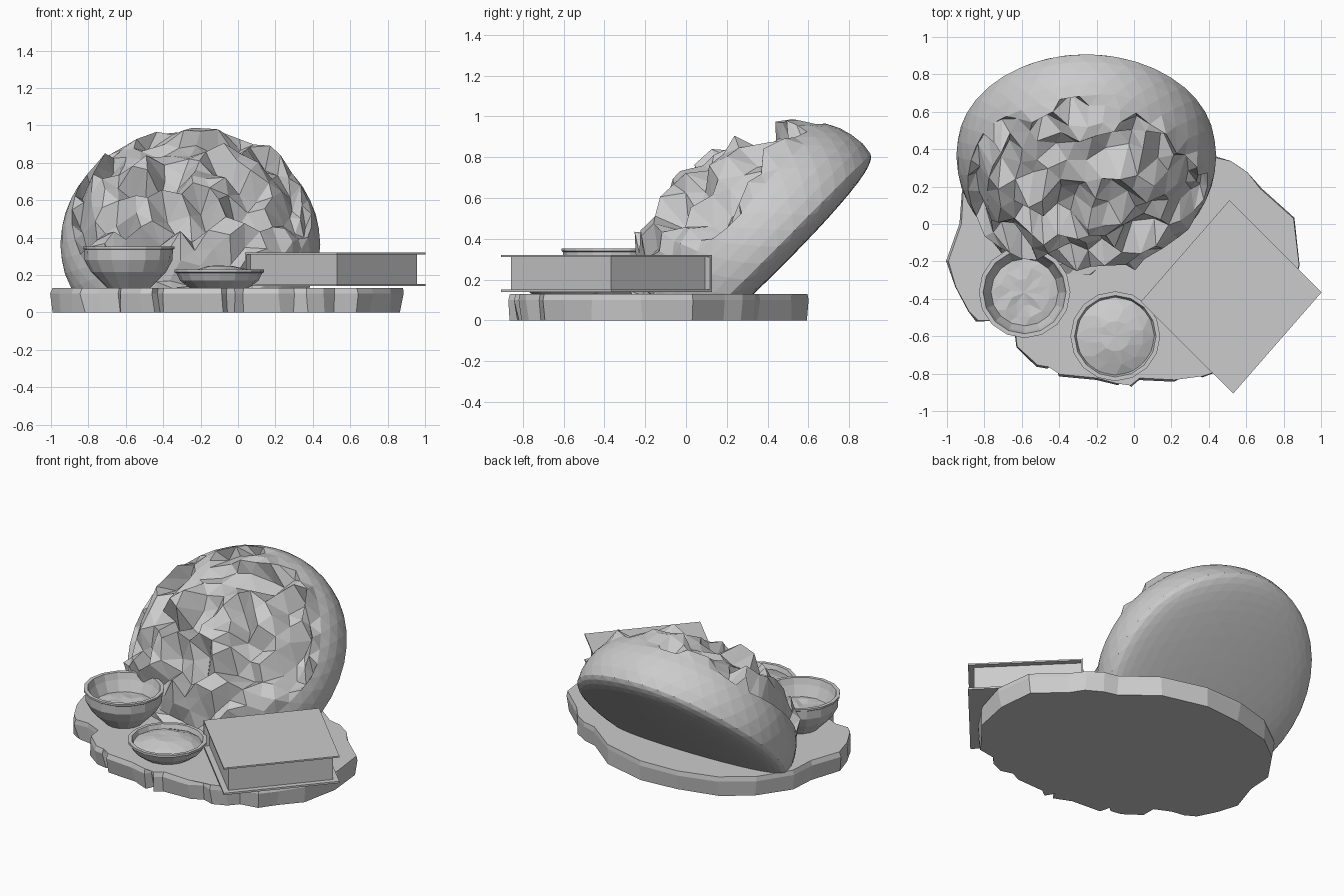
import bpy
import bmesh
import math
import random
from mathutils import Matrix, Vector, noise

random.seed(4)
if "Cube" in bpy.data.objects:
    bpy.data.objects.remove(bpy.data.objects["Cube"])

grey = bpy.data.materials.new("plain grey")
grey.use_nodes = True
grey.diffuse_color = (0.6, 0.6, 0.6, 1)
grey.node_tree.nodes["Principled BSDF"].inputs["Base Color"].default_value = grey.diffuse_color


def finish(name, bm):
    """Turn a bmesh into a flat shaded grey object."""
    bmesh.ops.recalc_face_normals(bm, faces=bm.faces)
    mesh = bpy.data.meshes.new(name)
    bm.to_mesh(mesh)
    bm.free()
    mesh.materials.append(grey)
    obj = bpy.data.objects.new(name, mesh)
    bpy.context.scene.collection.objects.link(obj)


def bridge(bm, lower, upper):
    count = len(lower)
    for i in range(count):
        j = (i + 1) % count
        bm.faces.new((lower[i], lower[j], upper[j], upper[i]))


# Rough stone slab: an irregular outline, in hundredths, with chipped sides
outline = [(-100, -20), (-96, -34), (-89, -47), (-84, -52), (-75, -52), (-64, -57), (-63, -66),
           (-52, -76), (-46, -77), (-43, -73), (-40, -81), (-20, -83), (-9, -86), (-6, -82),
           (-2, -87), (3, -83), (22, -84), (30, -79), (37, -82), (46, -79), (52, -72), (64, -70),
           (72, -60), (82, -46), (89, -22), (86, 3), (68, 19), (61, 28), (52, 34), (43, 36),
           (22, 52), (-8, 60), (-35, 59), (-60, 52), (-79, 38), (-92, 18), (-93, 0)]


def build_slab():
    bm = bmesh.new()
    rings = []
    for z, scale, jitter in ((0, 0.985, 0.012), (0.1, 1, 0.005), (0.13, 0.992, 0)):
        rings.append([bm.verts.new((x / 100 * scale + random.uniform(-jitter, jitter),
                                    y / 100 * scale + random.uniform(-jitter, jitter), z))
                      for x, y in outline])
    bridge(bm, rings[0], rings[1])
    bridge(bm, rings[1], rings[2])
    bm.faces.new(rings[0][::-1])
    bm.faces.new(rings[2])
    bmesh.ops.triangulate(bm, faces=[f for f in bm.faces if len(f.verts) > 4])
    finish("stone_slab", bm)


# Leaning round loaf: smooth crust behind, torn crumb in front
def build_loaf():
    bm = bmesh.new()
    bmesh.ops.create_icosphere(bm, subdivisions=4, radius=1)
    lean = math.sqrt(0.5)
    for v in bm.verts:
        p = v.co.copy()
        if p.z > 0:
            depth = 0.5 * p.z
        else:
            depth = -0.145 * abs(p.z) ** 0.42
        if p.z > 0.42:
            chunk = noise.cell(p * 5 + Vector((3.3, 1.7, 0.2))) - 0.5
            depth += 0.1 * chunk + random.uniform(-0.02, 0.02)
            p.x += random.uniform(-0.025, 0.025)
            p.y += random.uniform(-0.025, 0.025)
            if p.y < -0.4:
                depth += 0.04
        along = 0.515 + 0.71 * p.y
        v.co = (-0.255 + 0.695 * p.x, lean * (along - depth), max(0.06, lean * (along + depth)))
    finish("torn_loaf", bm)


# Bowls: a lathed wall with a faceted filling
def build_bowl(name, x, y, profile, level, mound, fill_radius):
    bm = bmesh.new()
    sides = 16
    rings = []
    for r, z in profile:
        rings.append([bm.verts.new((x + r * math.cos(math.tau * i / sides),
                                    y + r * math.sin(math.tau * i / sides), z))
                      for i in range(sides)])
    for lower, upper in zip(rings, rings[1:]):
        bridge(bm, lower, upper)
    bm.faces.new(rings[0])
    bm.faces.new(rings[-1])
    finish(name, bm)

    bm = bmesh.new()
    previous = None
    for fraction in (1, 0.72, 0.38):
        ring = []
        for i in range(12):
            a = math.tau * (i + fraction * 2) / 12
            r = fill_radius * fraction
            z = level + mound * (1 - fraction ** 2) + random.uniform(-0.008, 0.008) * (fraction < 1)
            ring.append(bm.verts.new((x + r * math.cos(a), y + r * math.sin(a), z)))
        if previous:
            bridge(bm, previous, ring)
        previous = ring
    tip = bm.verts.new((x, y, level + mound))
    for i in range(12):
        bm.faces.new((previous[i], previous[(i + 1) % 12], tip))
    bmesh.ops.triangulate(bm, faces=bm.faces)
    finish(name + "_filling", bm)


# Closed book, slightly skewed: every board is a box in the book's own axes
book_place = (Matrix.Translation((0.52, -0.39, 0)) @ Matrix.Diagonal((0.95, 1.015, 1, 1))
              @ Matrix.Rotation(math.radians(-43), 4, "Z"))


def board(name, x0, x1, half_y, z0, z1):
    bm = bmesh.new()
    bmesh.ops.create_cube(bm, size=1)
    for v in bm.verts:
        v.co = book_place @ Vector((x1 if v.co.x > 0 else x0, 2 * half_y * v.co.y,
                                    z1 if v.co.z > 0 else z0))
    finish(name, bm)


build_slab()
build_loaf()
build_bowl("deep_bowl", -0.585, -0.365,
           [(0.11, 0.125), (0.2, 0.215), (0.235, 0.28), (0.237, 0.335), (0.245, 0.34), (0.245, 0.352),
            (0.222, 0.352), (0.21, 0.31), (0.17, 0.22)], 0.24, 0.01, 0.19)
build_bowl("shallow_bowl", -0.1, -0.6,
           [(0.15, 0.125), (0.21, 0.17), (0.23, 0.21), (0.24, 0.215), (0.24, 0.23),
            (0.218, 0.23), (0.205, 0.19)], 0.2, 0.05, 0.212)

board("bottom_cover", -0.355, 0.355, 0.365, 0.14, 0.152)
board("top_cover", -0.355, 0.355, 0.365, 0.31, 0.32)
board("book_spine", -0.355, -0.343, 0.365, 0.152, 0.31)
board("book_pages", -0.343, 0.32, 0.33, 0.152, 0.31)
